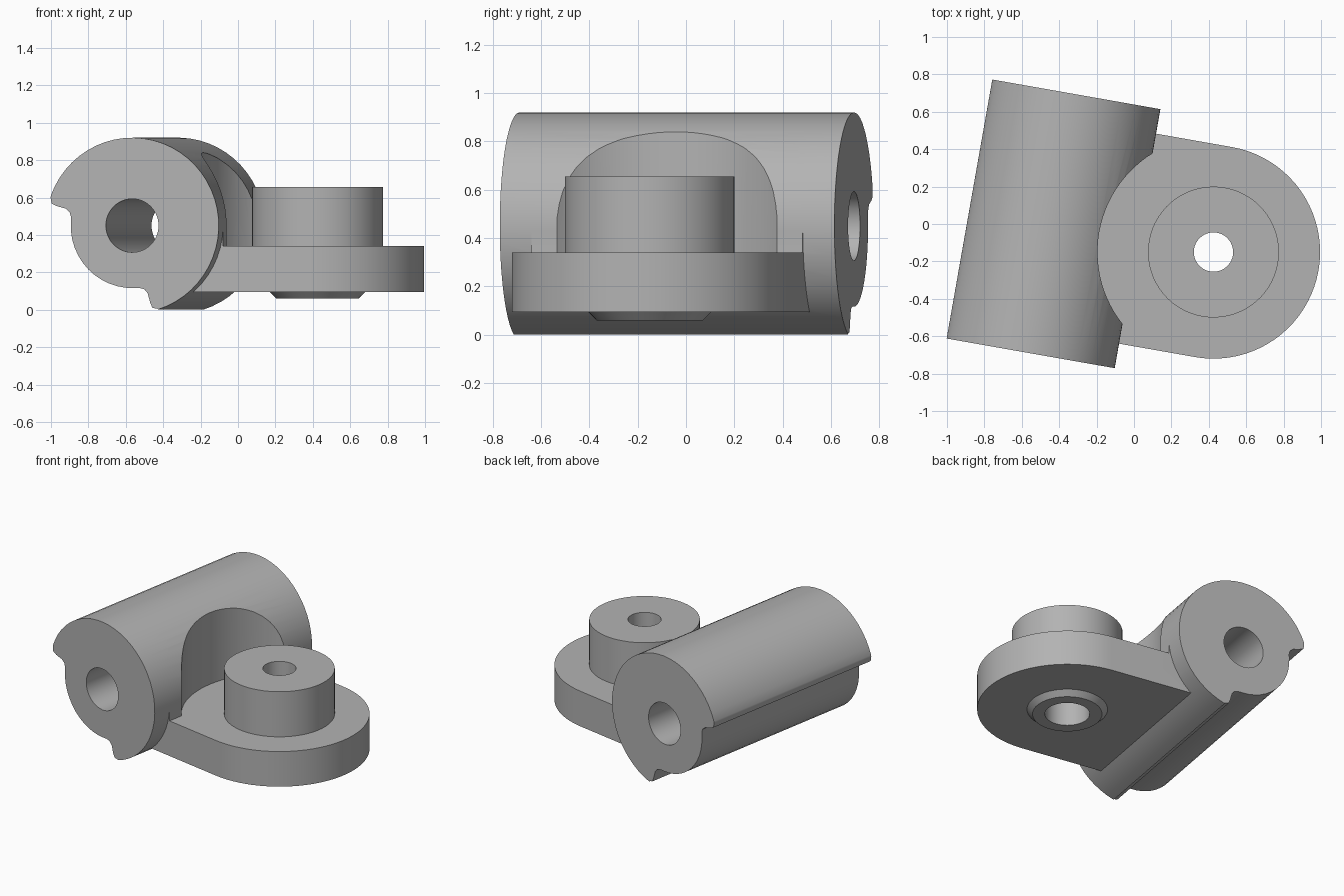
import bpy
import bmesh
from math import sin, cos, pi, radians, sqrt

cube = bpy.data.objects.get("Cube")
if cube:
    bpy.data.objects.remove(cube, do_unlink=True)

grey = bpy.data.materials.new("plain_grey")
grey.use_nodes = True
GREY = (0.45, 0.45, 0.45, 1)
grey.diffuse_color = GREY
grey.node_tree.nodes["Principled BSDF"].inputs["Base Color"].default_value = GREY

# Local frame: pad centre at the origin, barrel axis along y
AXIS_X, AXIS_Z = -0.882, 0.45
BARREL_R, BORE_R, HALF_LEN = 0.47, 0.143, 0.703
PAD_R, PAD_LOW, PAD_TOP = 0.57, 0.095, 0.34


def finish(name, bm):
    bmesh.ops.recalc_face_normals(bm, faces=bm.faces)
    mesh = bpy.data.meshes.new(name)
    bm.to_mesh(mesh)
    bm.free()
    mesh.materials.append(grey)
    obj = bpy.data.objects.new(name, mesh)
    bpy.context.collection.objects.link(obj)
    return obj


def prism(name, ring, offset):
    """Extrude a closed ring of 3D points along an offset."""
    bm = bmesh.new()
    face = bm.faces.new([bm.verts.new(p) for p in ring])
    new = bmesh.ops.extrude_face_region(bm, geom=[face], use_keep_orig=True)["geom"]
    bmesh.ops.translate(bm, vec=offset,
                        verts=[v for v in new if isinstance(v, bmesh.types.BMVert)])
    return finish(name, bm)


def upright(name, r_low, r_high, low, high, sides=64):
    """Vertical cylinder or cone on the pad centre."""
    bm = bmesh.new()
    bmesh.ops.create_cone(bm, cap_ends=True, segments=sides, radius1=r_low,
                          radius2=r_high, depth=high - low)
    bmesh.ops.translate(bm, vec=(0, 0, (low + high) / 2), verts=bm.verts)
    return finish(name, bm)


def combine(body, tool, operation):
    """Apply a boolean and discard the tool."""
    mod = body.modifiers.new(operation.lower(), "BOOLEAN")
    mod.operation, mod.solver, mod.object = operation, "EXACT", tool
    bpy.context.view_layer.update()
    graph = bpy.context.evaluated_depsgraph_get()
    mesh = bpy.data.meshes.new_from_object(body.evaluated_get(graph))
    body.modifiers.clear()
    body.data = mesh
    bpy.data.objects.remove(tool, do_unlink=True)


def barrel_point(radius, degrees):
    a = radians(degrees)
    return (AXIS_X + radius * cos(a), -HALF_LEN, AXIS_Z + radius * sin(a))


# Barrel: wide arc, rounded step, narrow arc, mirrored step
step = [(0.467, 161.5), (0.453, 165), (0.423, 165.7), (0.372, 165.9),
        (0.347, 168), (0.336, 172)]
MIRROR = 449
profile = [(BARREL_R, -73 + i * 233 / 36) for i in range(37)]
profile += step
profile += [(0.334, 177 + i * 95 / 12) for i in range(13)]
profile += [(r, MIRROR - a) for r, a in reversed(step)]
body = prism("pivot_bracket", [barrel_point(r, a) for r, a in profile],
             (0, 2 * HALF_LEN, 0))

# Web filling the gap between barrel side and pad
edge = AXIS_X + BARREL_R - 0.001
web = prism("web", [(x, y, 0.2) for x, y in
                    ((edge - 0.15, -PAD_R), (edge, -PAD_R),
                     (edge, PAD_R), (edge - 0.15, PAD_R))],
            (0, 0, AXIS_Z - 0.2))
combine(body, web, "UNION")

# Curved clearance around the boss
combine(body, upright("saddle_cutter", 0.62, 0.62, 0.2, 1.2, 96), "DIFFERENCE")

# Pad with rounded outer end
outline = [(-0.65, -PAD_R, PAD_LOW)]
outline += [(PAD_R * cos(a), PAD_R * sin(a), PAD_LOW)
            for a in (-pi / 2 + i * pi / 40 for i in range(41))]
outline.append((-0.65, PAD_R, PAD_LOW))
combine(body, prism("pad", outline, (0, 0, PAD_TOP - PAD_LOW)), "UNION")

# Boss above and chamfered collar below
combine(body, upright("boss", 0.35, 0.35, 0.2, 0.655), "UNION")
combine(body, upright("collar", 0.22, 0.36, 0.06, 0.2), "UNION")

# Stepped hole through the boss
combine(body, upright("pin_hole", 0.105, 0.105, -0.2, 1.0, 48), "DIFFERENCE")
combine(body, upright("counterbore", 0.142, 0.142, -0.2, 0.45, 48), "DIFFERENCE")

# Bore through the barrel
bore = [barrel_point(BORE_R, i * 7.5) for i in range(48)]
bore = [(x, y - 0.2, z) for x, y, z in bore]
combine(body, prism("bore", bore, (0, 2 * HALF_LEN + 0.4, 0)), "DIFFERENCE")

# Place and shade
body.rotation_euler.z = radians(-10)
body.location = (0.425, -0.15, 0)
bpy.ops.object.select_all(action="DESELECT")
body.select_set(True)
bpy.context.view_layer.objects.active = body
bpy.ops.object.shade_smooth_by_angle(angle=radians(30))
